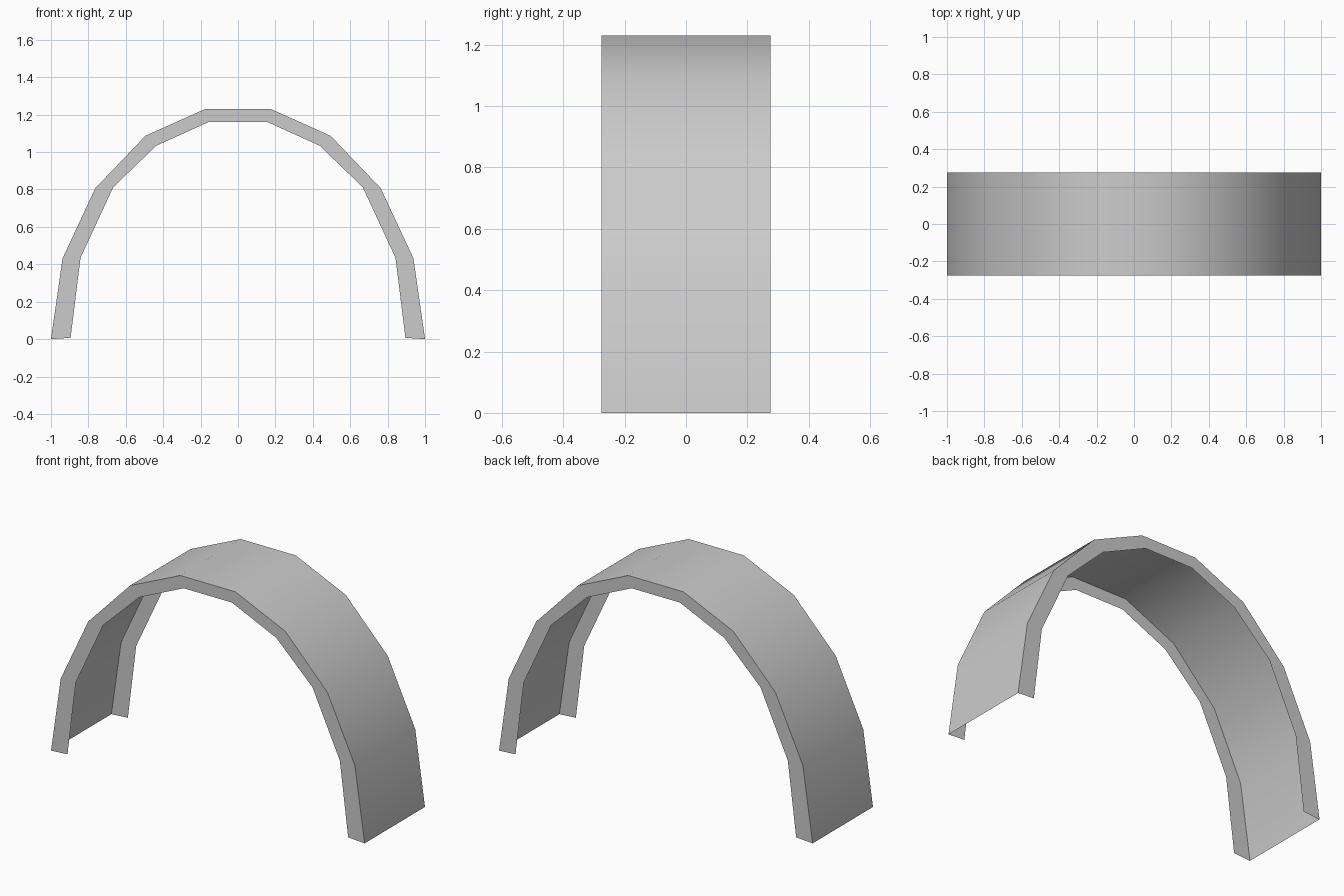
import bpy
import bmesh

cube = bpy.data.objects.get("Cube")
if cube:
    bpy.data.objects.remove(cube, do_unlink=True)

HALF_WIDTH = 0.275

grey = bpy.data.materials.new("plain grey")
grey.use_nodes = True
colour = (0.6, 0.6, 0.6, 1.0)
grey.diffuse_color = colour
grey.node_tree.nodes["Principled BSDF"].inputs["Base Color"].default_value = colour

# Half profiles of the arch (x, z), from the foot to the crown
outer_half = [(1.0, 0.0), (0.938, 0.432), (0.763, 0.807), (0.495, 1.087), (0.176, 1.23)]
inner_half = [(0.895, 0.007), (0.842, 0.435), (0.667, 0.812), (0.437, 1.034), (0.154, 1.162)]


def full_arch(half):
    """Mirror a half profile into a whole arch, from +x foot to -x foot."""
    return half + [(-x, z) for x, z in reversed(half)]


def band(name, first, second, smooth):
    """Make a strip of quads between two rows of points."""
    bm = bmesh.new()
    a = [bm.verts.new(p) for p in first]
    b = [bm.verts.new(p) for p in second]
    for i in range(len(a) - 1):
        face = bm.faces.new((a[i], a[i + 1], b[i + 1], b[i]))
        face.smooth = smooth
    mesh = bpy.data.meshes.new(name)
    bm.to_mesh(mesh)
    bm.free()
    mesh.materials.append(grey)
    obj = bpy.data.objects.new(name, mesh)
    bpy.context.collection.objects.link(obj)
    return obj


def row(profile, y):
    return [(x, y, z) for x, z in profile]


outer = full_arch(outer_half)
inner = full_arch(inner_half)

# Curved outer sheet, open underneath
band("arch_sheet", row(outer, HALF_WIDTH), row(outer, -HALF_WIDTH), True)

# Flat rims turned inward along both edges
band("front_rim", row(outer, -HALF_WIDTH), row(inner, -HALF_WIDTH), False)
band("back_rim", row(inner, HALF_WIDTH), row(outer, HALF_WIDTH), False)
